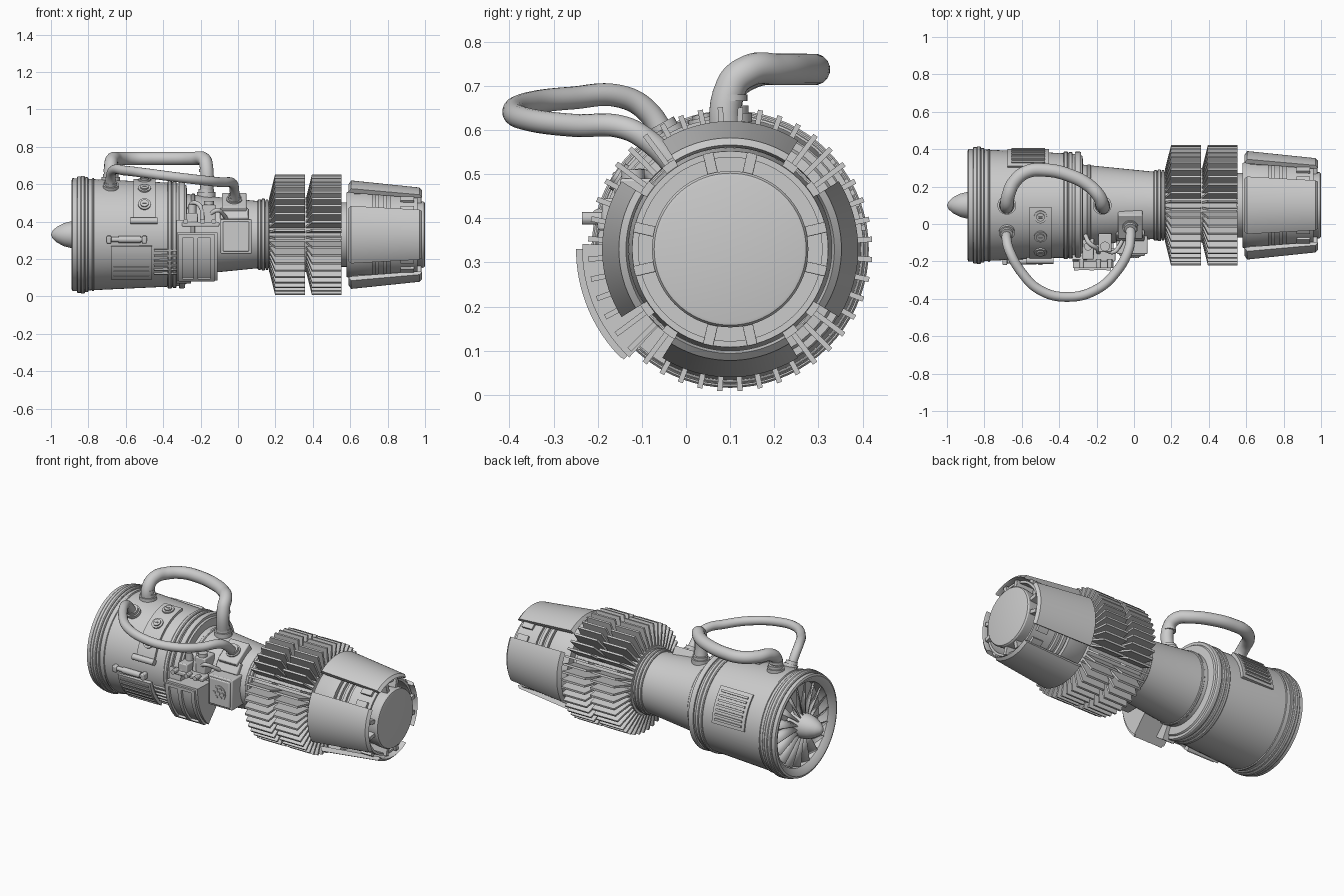
import bpy, bmesh
from math import sin, cos, radians, pi
from mathutils import Vector

if "Cube" in bpy.data.objects:
    bpy.data.objects.remove(bpy.data.objects["Cube"])

CY, CZ = 0.10, 0.33            # engine axis runs along x


def P(x, r, deg):
    a = radians(deg)
    return Vector((x, CY + r * cos(a), CZ + r * sin(a)))


def finish(name, bm):
    bmesh.ops.remove_doubles(bm, verts=bm.verts, dist=1e-5)
    bmesh.ops.recalc_face_normals(bm, faces=bm.faces)
    me = bpy.data.meshes.new(name)
    bm.to_mesh(me)
    bm.free()
    ob = bpy.data.objects.new(name, me)
    bpy.context.collection.objects.link(ob)
    return ob


def sweep(name, prof, a0=0, a1=360, n=72, closed=True, bm=None):
    """Turn an (x, r) profile about the engine axis, wholly or partly."""
    own = bm is None
    bm = bm or bmesh.new()
    full = a1 - a0 >= 360
    rows = [[bm.verts.new(P(x, r, a0 + (a1 - a0) * i / n)) for x, r in prof]
            for i in range(n if full else n + 1)]
    m = len(prof)
    for i in range(n):
        A, B = rows[i], rows[(i + 1) % len(rows)]
        for j in range(m if closed else m - 1):
            k = (j + 1) % m
            bm.faces.new((A[j], A[k], B[k], B[j]))
    if not full:
        bm.faces.new(rows[0])
        bm.faces.new(rows[-1])
    return finish(name, bm) if own else None


def patch(name, x0, x1, r0, r1, a0, a1, n=12, bm=None):
    return sweep(name, [(x0, r0), (x0, r1), (x1, r1), (x1, r0)], a0, a1, n, bm=bm)


def rod(name, p0, p1, r, n=20):
    p0, p1 = Vector(p0), Vector(p1)
    bm = bmesh.new()
    bmesh.ops.create_cone(bm, cap_ends=True, segments=n, radius1=r, radius2=r, depth=(p1 - p0).length)
    q = (p1 - p0).to_track_quat('Z', 'Y')
    for v in bm.verts:
        v.co = q @ v.co + (p0 + p1) / 2
    return finish(name, bm)


def box(name, c, d, tilt=0, bev=0.006):
    bpy.ops.mesh.primitive_cube_add(size=1, location=c, rotation=(radians(tilt), 0, 0))
    ob = bpy.context.object
    ob.name = name
    ob.scale = d
    bpy.ops.object.transform_apply(location=False, rotation=False, scale=True)
    m = ob.modifiers.new("bevel", 'BEVEL')
    m.width, m.segments = bev, 2
    return ob


def hose(name, pts, r):
    cu = bpy.data.curves.new(name, 'CURVE')
    cu.dimensions = '3D'
    cu.bevel_depth, cu.bevel_resolution, cu.resolution_u = r, 6, 10
    cu.use_fill_caps = True
    s = cu.splines.new('BEZIER')
    s.bezier_points.add(len(pts) - 1)
    for b, p in zip(s.bezier_points, pts):
        b.co = p
        b.handle_left_type = b.handle_right_type = 'AUTO'
    ob = bpy.data.objects.new(name, cu)
    bpy.context.collection.objects.link(ob)
    bpy.ops.object.select_all(action='DESELECT')
    ob.select_set(True)
    bpy.context.view_layer.objects.active = ob
    bpy.ops.object.convert(target='MESH')


# intake casing (hollow front) and rear casing
sweep("front_casing", [(-.80, 0), (-.80, .245), (-.86, .25), (-.885, .275), (-.89, .29), (-.885, .302),
                       (-.37, .278), (-.29, .272), (-.275, .262), (-.27, .20), (-.27, 0)], closed=False)
sweep("rear_casing", [(-.28, .218), (.12, .178), (.17, .178), (.17, 0), (-.28, 0)], closed=False)
for x, r, w in [(-.85, .311, .012), (-.83, .314, .012), (-.81, .307, .01), (-.775, .302, .006),
                (-.365, .288, .012), (-.34, .284, .012), (-.30, .288, .016), (-.24, .219, .01),
                (.115, .188, .01), (.135, .192, .01), (.155, .188, .008)]:
    sweep("casing_ring", [(x - w, r - .04), (x - w, r - .004), (x - w * .6, r), (x + w * .6, r),
                          (x + w, r - .004), (x + w, r - .04)])

# intake fan: twisted blades and spinner
bm = bmesh.new()
for i in range(18):
    a = i * 20
    v = [bm.verts.new(P(*c)) for c in [(-.875, .06, a - 5), (-.865, .246, a - 5),
                                       (-.825, .246, a + 7), (-.825, .06, a + 7)]]
    bm.faces.new(v)
fan = finish("fan_blades", bm)
fan.modifiers.new("thick", 'SOLIDIFY').thickness = .006
sweep("spinner", [(-1, 0), (-.992, .02), (-.97, .041), (-.93, .062), (-.89, .072), (-.80, .074)], n=32, closed=False)

# two rows of cooling fins on a hub
sweep("fin_hub", [(.165, 0), (.165, .20), (.55, .20), (.55, .172), (.60, .172), (.60, 0)], closed=False)
for x0, x1, name in [(.165, .358, "front_fins"), (.362, .553, "rear_fins")]:
    bm = bmesh.new()
    prof = [(x0, .19), (x0 + .033, .322), (x1, .322), (x1, .19)]
    for i in range(44):
        a = radians(i * 360 / 44 + 4)
        t = Vector((0, -sin(a), cos(a))) * .006
        L, R = [[bm.verts.new(P(x, r, a * 180 / pi) + s * t) for x, r in prof] for s in (-1, 1)]
        bm.faces.new(L)
        bm.faces.new(R)
        for j in range(4):
            k = (j + 1) % 4
            bm.faces.new((L[j], L[k], R[k], R[j]))
    finish(name, bm)

# exhaust core, end plug and struts
sweep("nozzle_core", [(.58, .16), (.58, .225), (.61, .24), (.72, .238), (.72, .215), (.735, .215), (.735, .235),
                      (.755, .235), (.755, .215), (.775, .215), (.775, .232), (.795, .232), (.795, .215),
                      (.815, .215), (.815, .23), (.85, .228), (.96, .222), (.96, .208), (.85, .208), (.85, .16)])
sweep("nozzle_plug", [(.6, .16), (.85, .16), (.96, .176), (.99, .177), (.998, .172), (1, .165), (1, 0)], closed=False)
for q in range(4):
    for s in (-13, 13):
        a = q * 90 + s
        box("nozzle_strut", P(.92, .198, a), (.12, .05, .024), a, .002)
    # outer petals with chamfered corners made of stepped strips, plus a raised edge
    sweep("nozzle_petal", [(.59, .268), (.605, .29), (.97, .252), (.985, .236), (.97, .23), (.61, .262)],
          q * 90 - 32, q * 90 + 32, 20)
    patch("petal_support", .62, .70, .225, .268, q * 90 - 25, q * 90 + 25)
    for s in (-36, 36):
        patch("petal_hinge", .87, .94, .215, .24, q * 90 + s - 4, q * 90 + s + 4, 3)

# large hose over the top and thinner hose at the side
hose("large_hose", [(-.68, .1, .57), (-.68, .1, .69), (-.673, .15, .73), (-.64, .225, .737), (-.57, .28, .737),
                    (-.47, .288, .737), (-.35, .262, .737), (-.24, .205, .737), (-.185, .145, .735),
                    (-.17, .103, .70), (-.17, .1, .50)], .036)
hose("thin_hose", [(-.68, -.04, .57), (-.68, -.09, .645), (-.665, -.145, .675), (-.60, -.26, .672),
                   (-.50, -.355, .66), (-.35, -.39, .64), (-.20, -.35, .622), (-.09, -.25, .61),
                   (-.03, -.14, .605), (-.02, -.085, .575), (-.02, 0, .49)], .026)
for x, r, a, w in [(-.68, .28, 90, .05), (-.17, .2, 90, .05), (-.68, .28, 119, .042), (-.02, .2, 122, .042)]:
    rod("hose_flange", P(x, r - .03, a), P(x, r + .028, a), w, 28)
    rod("hose_collar", P(x, r, a), P(x, r + .045, a), w - .008, 28)
rod("hose_joint", (-.68, .1, .665), (-.68, .1, .68), .039, 28)
rod("hose_joint", (-.17, .1, .665), (-.17, .1, .68), .039, 28)

# curved button panel
patch("button_panel", -.56, -.44, .26, .297, 92, 163, 20)
for a in (102, 124, 147):
    rod("button_rim", P(-.50, .28, a), P(-.50, .304, a), .034, 28)
    rod("button", P(-.50, .28, a), P(-.50, .312, a), .022, 28)
    box("button_slot", P(-.50, .313, a), (.022, .006, .008), a, .001)
rod("panel_clip", P(-.575, .305, 166), P(-.43, .305, 166), .018)

# side rod and ribbed access panel
rod("side_rod", P(-.70, .30, 185), P(-.50, .30, 185), .013)
rod("side_rod_sleeve", P(-.64, .30, 185), P(-.52, .30, 185), .018)
for x in (-.69, -.50):
    box("rod_mount", P(x, .295, 185), (.025, .05, .04), 185)
patch("access_panel", -.68, -.46, .26, .303, 192, 232)
for a in (196, 202, 208, 214, 220, 226):
    patch("access_rib", -.665, -.475, .29, .308, a, a + 2, 2)
    patch("access_tab", -.45, -.32, .26, .292, a, a + 2, 2)

# curved gearbox on the lower side with ridges
patch("gearbox", -.325, -.11, .18, .335, 178, 227, 16)
for x in (-.31, -.225, -.135):
    patch("gearbox_ridge", x - .012, x + .012, .30, .349, 180, 225, 16)
for a in (180, 223):
    patch("gearbox_rim", -.315, -.125, .30, .347, a, a + 3, 3)
patch("gearbox_band", -.33, -.25, .20, .30, 165, 240, 20)

# rear control box with round grille
box("control_box", (-.01, -.10, .32), (.165, .12, .185))
box("control_cover", (-.01, -.16, .32), (.14, .02, .16))
rod("grille_rim", (-.01, -.16, .32), (-.01, -.176, .32), .046, 28)
for i in range(6):
    a = i * pi / 3
    rod("grille_hole", (-.01 + .028 * cos(a), -.17, .32 + .028 * sin(a)),
        (-.01 + .028 * cos(a), -.181, .32 + .028 * sin(a)), .01, 12)
rod("grille_centre", (-.01, -.17, .32), (-.01, -.182, .32), .012, 16)

# hose base plate and accessory cluster
box("base_plate", P(-.02, .19, 122), (.13, .06, .15), 122)
box("base_plate_step", P(-.02, .17, 146), (.15, .08, .07), 146)
box("pump_block", (-.155, -.10, .44), (.07, .10, .10))
box("valve_block", (-.245, -.13, .41), (.06, .12, .07))
box("lower_bracket", (-.20, -.165, .385), (.20, .07, .025))
rod("valve", (-.245, -.12, .43), (-.245, -.12, .49), .022)
rod("pump_cap", (-.155, -.12, .47), (-.155, -.12, .51), .026)
for x in (-.28, -.19, -.13):
    rod("bracket_bolt", (x, -.19, .40), (x, -.235, .40), .014, 12)
hose("cable_one", [(-.26, -.06, .47), (-.24, -.10, .50), (-.20, -.13, .48), (-.19, -.15, .40)], .012)
hose("cable_two", [(-.15, -.14, .44), (-.11, -.15, .46), (-.08, -.12, .44), (-.06, -.08, .41)], .011)

# louvred plate on the far side
patch("louvre_plate", -.675, -.455, .26, .302, 4, 46)
for i in range(7):
    a = 8 + i * 5.2
    patch("louvre", -.655, -.475, .29, .31, a, a + 2.4, 2)

# smooth shading with sharp edges kept
bpy.ops.object.select_all(action='SELECT')
bpy.ops.object.shade_smooth_by_angle(angle=radians(30))
